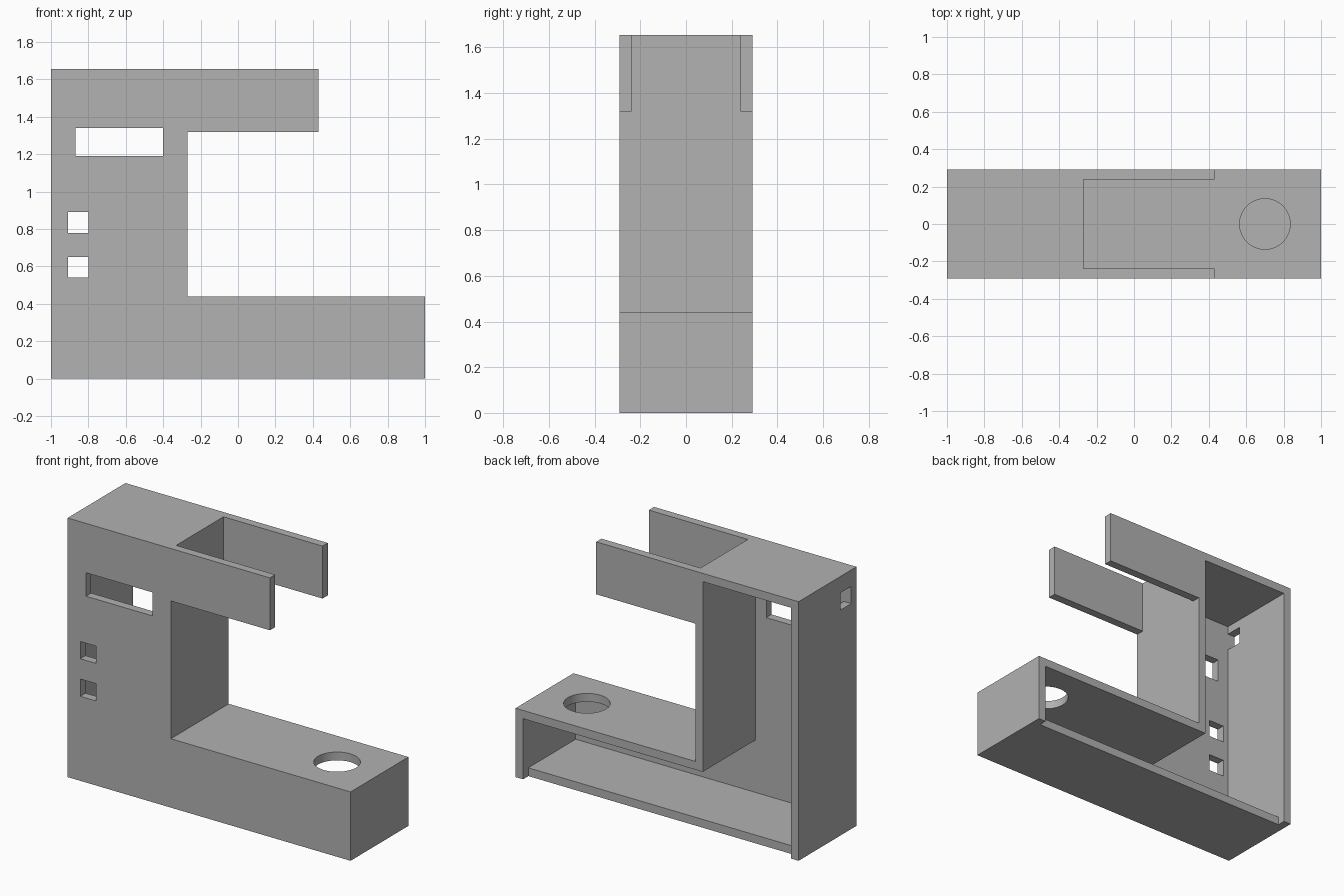
import bpy
import bmesh

if "Cube" in bpy.data.objects:
    bpy.data.objects.remove(bpy.data.objects["Cube"], do_unlink=True)

D = 0.292          # half depth
T = 0.053          # wall thickness
INNER = D - T      # inner face of front and back walls
TOP = 1.655        # full height
BASE = 0.44        # height of the foot
ARM = 1.32         # underside of the arms
COL = -0.27        # outer face of the column

grey = bpy.data.materials.new("mid grey")
grey.use_nodes = True
grey.diffuse_color = (0.445, 0.445, 0.445, 1)
grey.node_tree.nodes["Principled BSDF"].inputs["Base Color"].default_value = grey.diffuse_color


def add_object(name, bm):
    bmesh.ops.recalc_face_normals(bm, faces=bm.faces)
    mesh = bpy.data.meshes.new(name)
    bm.to_mesh(mesh)
    bm.free()
    mesh.materials.append(grey)
    obj = bpy.data.objects.new(name, mesh)
    bpy.context.collection.objects.link(obj)
    return obj


def prism(name, outline, y0, y1):
    """Extrude an x-z outline from y0 to y1."""
    bm = bmesh.new()
    face = bm.faces.new([bm.verts.new((x, y0, z)) for x, z in outline])
    grown = bmesh.ops.extrude_face_region(bm, geom=[face])["geom"]
    verts = [v for v in grown if isinstance(v, bmesh.types.BMVert)]
    bmesh.ops.translate(bm, verts=verts, vec=(0, y1 - y0, 0))
    return add_object(name, bm)


def box(name, x0, x1, y0, y1, z0, z1):
    return prism(name, [(x0, z0), (x1, z0), (x1, z1), (x0, z1)], y0, y1)


def cut(target, cutter):
    cutter.hide_render = True
    cutter.hide_viewport = True
    cutter.display_type = 'WIRE'
    mod = target.modifiers.new(cutter.name, 'BOOLEAN')
    mod.operation = 'DIFFERENCE'
    mod.solver = 'EXACT'
    mod.object = cutter


# C-shaped housing: long foot, column and upper arm
housing = prism("housing", [(-1, 0), (1, 0), (1, BASE), (COL, BASE), (COL, ARM),
                            (0.43, ARM), (0.43, TOP), (-1, TOP)], -D, D)

# Hollow interior, open at the back
cut(housing, prism("cavity_cutter", [
    (-1 + T, T), (1 - T, T), (1 - T, BASE - T), (COL - T, BASE - T),
    (COL - T, TOP - T), (-1 + T, TOP - T)], -INNER, 0.5))

# Floor set in from the back edge
cut(housing, box("floor_recess_cutter", -1 + T, 1 - T, INNER, 0.5, -0.1, 0.1))

# Gap that splits the upper arm into two side plates
cut(housing, box("arm_gap_cutter", COL, 0.6, -INNER, INNER, 1.2, 1.8))

# Front openings: display slot and two button windows
cut(housing, box("slot_cutter", -0.87, -0.4, -0.5, 0, 1.19, 1.34))
for name, z in (("lower", 0.54), ("upper", 0.78)):
    cut(housing, box(name + "_window_cutter", -0.91, -0.8, -0.5, 0, z, z + 0.11))

# Cable opening in the side wall
cut(housing, box("side_opening_cutter", -1.1, -0.9, -INNER, -INNER + 0.11, 1.44, 1.55))

# Round hole in the top of the foot
bm = bmesh.new()
bmesh.ops.create_cone(bm, cap_ends=True, segments=64, radius1=0.135, radius2=0.135, depth=0.3)
bmesh.ops.translate(bm, verts=bm.verts, vec=(0.7, 0, BASE))
for f in bm.faces:
    f.smooth = len(f.verts) == 4
cut(housing, add_object("round_hole_cutter", bm))
